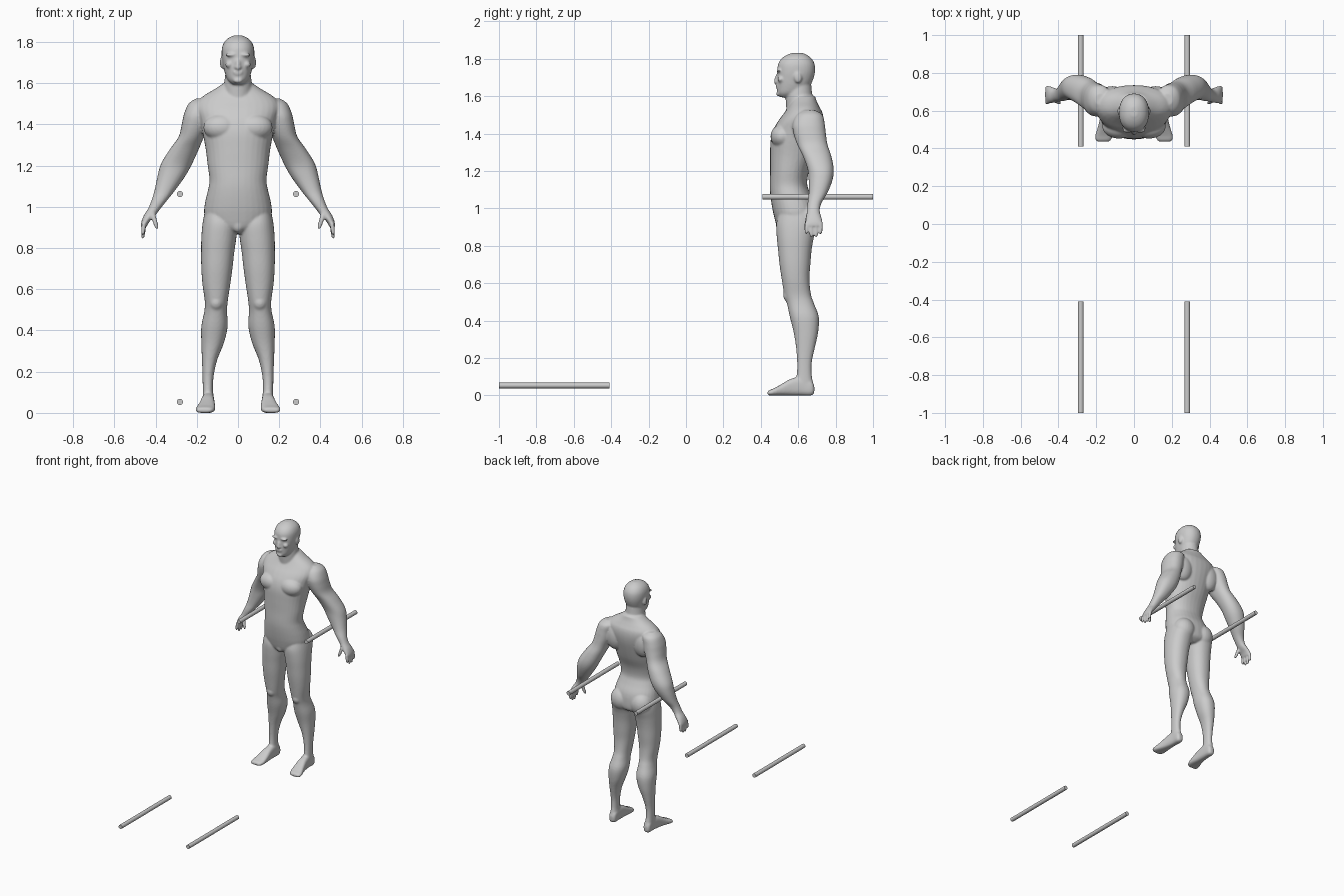
import bpy, bmesh, math
from mathutils import Matrix, Vector

bm = bmesh.new()


def catmull(a, b, c, d, t):
    return [0.5 * (2 * q + (r - p) * t + (2 * p - 5 * q + 4 * r - s) * t * t
                   + (3 * q - p - 3 * r + s) * t ** 3) for p, q, r, s in zip(a, b, c, d)]


def loft(rows, side=1, axis='z', power=2.2, n=32, steps=4):
    """Skin smooth rings; each row is (height, x0, x1, v0, v1) along the axis."""
    dense = []
    for i in range(len(rows) - 1):
        a, b = rows[max(i - 1, 0)], rows[i]
        c, d = rows[i + 1], rows[min(i + 2, len(rows) - 1)]
        dense += [catmull(a, b, c, d, k / steps) for k in range(steps)]
    dense.append(list(rows[-1]))
    rings = []
    for h, x0, x1, v0, v1 in dense:
        ring = []
        for k in range(n):
            a = 2 * math.pi * k / n
            c, s = math.cos(a), math.sin(a)
            x = (x0 + x1) / 2 + (x1 - x0) / 2 * math.copysign(abs(c) ** (2 / power), c)
            v = (v0 + v1) / 2 + (v1 - v0) / 2 * math.copysign(abs(s) ** (2 / power), s)
            ring.append(bm.verts.new((x * side, v, h) if axis == 'z' else (x * side, h, v)))
        rings.append(ring)
    for r0, r1 in zip(rings, rings[1:]):
        for k in range(n):
            bm.faces.new((r0[k], r0[(k + 1) % n], r1[(k + 1) % n], r1[k]))
    bm.faces.new(rings[0])
    bm.faces.new(rings[-1])


def blob(center, radii, tilt=0):
    m = Matrix.Translation(center) @ Matrix.Rotation(tilt, 4, 'X') @ Matrix.Diagonal((*radii, 1))
    bmesh.ops.create_uvsphere(bm, u_segments=24, v_segments=16, radius=1, matrix=m)


def digit(a, b, r, side):
    a, b = Vector(a), Vector(b)
    rows = []
    for t, k in ((0, .8), (.15, 1), (.5, 1), (.85, .85), (1, .4)):
        p = a.lerp(b, t)
        rows.append((p.z, p.x - r * k, p.x + r * k, p.y - r * k, p.y + r * k))
    loft(rows, side, n=12)


def centred(rows):
    return [(z, -w, w, f, b) for z, f, b, w in rows]


# Torso: height, front, back, half width
loft(centred([
    (.87, .52, .66, .05), (.90, .488, .70, .13), (.96, .470, .705, .163), (1.02, .458, .695, .16),
    (1.08, .45, .665, .146), (1.13, .448, .648, .138), (1.20, .45, .658, .147),
    (1.28, .45, .69, .157), (1.36, .452, .715, .172), (1.42, .467, .73, .185),
    (1.47, .495, .735, .20), (1.51, .525, .73, .195), (1.54, .545, .715, .165),
    (1.57, .56, .70, .115), (1.60, .57, .69, .07)]))
# Neck and head
loft(centred([(1.48, .54, .72, .08), (1.55, .535, .70, .074), (1.60, .533, .677, .067),
              (1.66, .54, .67, .06)]), power=2)
loft(centred([
    (1.594, .505, .56, .025), (1.615, .489, .63, .05), (1.65, .487, .66, .064),
    (1.69, .486, .68, .073), (1.73, .488, .69, .079), (1.77, .492, .688, .078),
    (1.80, .51, .672, .066), (1.82, .538, .648, .045), (1.832, .57, .62, .018)]))
# Nose, lips, chin, groin
blob((0, .487, 1.695), (.011, .013, .033), -.3)
blob((0, .483, 1.677), (.016, .013, .010))
blob((0, .488, 1.655), (.024, .008, .005))
blob((0, .488, 1.645), (.021, .008, .005))
blob((0, .494, 1.612), (.024, .012, .012))
blob((0, .505, .915), (.03, .025, .04))

for s in (1, -1):
    # Arm running into the palm: height, inner, outer, front, back
    loft([
        (1.525, .15, .205, .63, .69), (1.50, .12, .24, .59, .73), (1.45, .13, .262, .57, .742),
        (1.40, .14, .273, .575, .748), (1.34, .165, .288, .595, .757), (1.28, .19, .33, .625, .777),
        (1.21, .222, .373, .65, .79), (1.15, .255, .39, .656, .783), (1.08, .305, .405, .656, .755),
        (1.03, .345, .42, .65, .725), (.99, .377, .437, .648, .715), (.96, .40, .456, .643, .722),
        (.93, .428, .468, .638, .73), (.905, .442, .472, .643, .73)], s)
    # Fingers and thumb
    for y, tip in ((.645, .862), (.671, .845), (.697, .845), (.722, .862)):
        digit((.456, y, .925), (.462, y - .002, tip), .0105, s)
    digit((.415, .655, .97), (.392, .640, .892), .012, s)
    # Leg
    loft([
        (.98, .03, .16, .50, .69), (.92, .004, .172, .483, .705), (.85, .008, .178, .485, .685),
        (.78, .018, .179, .492, .672), (.70, .027, .178, .50, .665), (.62, .038, .172, .512, .66),
        (.54, .05, .161, .525, .668), (.49, .053, .164, .54, .685), (.42, .05, .178, .555, .71),
        (.34, .068, .178, .575, .707), (.26, .10, .175, .588, .69), (.18, .118, .172, .594, .673),
        (.11, .121, .171, .592, .672), (.06, .117, .171, .58, .68), (.02, .125, .165, .59, .67)], s)
    # Foot, heel to toe: position, inner, outer, bottom, top
    loft([
        (.686, .13, .158, .015, .05), (.67, .117, .17, 0, .08), (.62, .115, .172, 0, .10),
        (.56, .114, .18, 0, .088), (.51, .111, .192, 0, .06), (.47, .112, .205, 0, .038),
        (.445, .122, .204, 0, .028), (.436, .135, .192, .006, .02)], s, 'y', 2.8)
    # Chest, shoulder blade, buttock, knee cap
    blob((.08 * s, .515, 1.385), (.088, .063, .065))
    blob((.115 * s, .675, 1.42), (.075, .055, .10))
    blob((.082 * s, .645, .945), (.08, .073, .085))
    blob((.106 * s, .555, .535), (.035, .035, .04))
    # Brow, cheek, ear
    blob((.033 * s, .496, 1.737), (.03, .013, .008))
    blob((.042 * s, .507, 1.69), (.02, .018, .016))
    blob((.077 * s, .598, 1.70), (.011, .021, .031), .15)

bmesh.ops.recalc_face_normals(bm, faces=bm.faces)
mesh = bpy.data.meshes.new("standing_figure")
bm.to_mesh(mesh)
bm.free()
figure = bpy.data.objects.new("standing_figure", mesh)
bpy.context.collection.objects.link(figure)

# Fuse the body parts into one smooth skin
remesh = figure.modifiers.new("fuse", 'REMESH')
remesh.mode = 'VOXEL'
remesh.voxel_size = .006
remesh.use_smooth_shade = True
soften = figure.modifiers.new("soften", 'SMOOTH')
soften.factor = .5
soften.iterations = 5

# Two hand-height bars and two floor bars
for name, y, z in (("upper_bar", .705, 1.062), ("lower_bar", -.705, .053)):
    for label, x in (("left", .282), ("right", -.282)):
        bpy.ops.mesh.primitive_cylinder_add(vertices=24, radius=.015, depth=.59,
                                            location=(x, y, z), rotation=(math.pi / 2, 0, 0))
        bar = bpy.context.object
        bar.name = f"{name}_{label}"
        bpy.ops.object.shade_smooth_by_angle()
